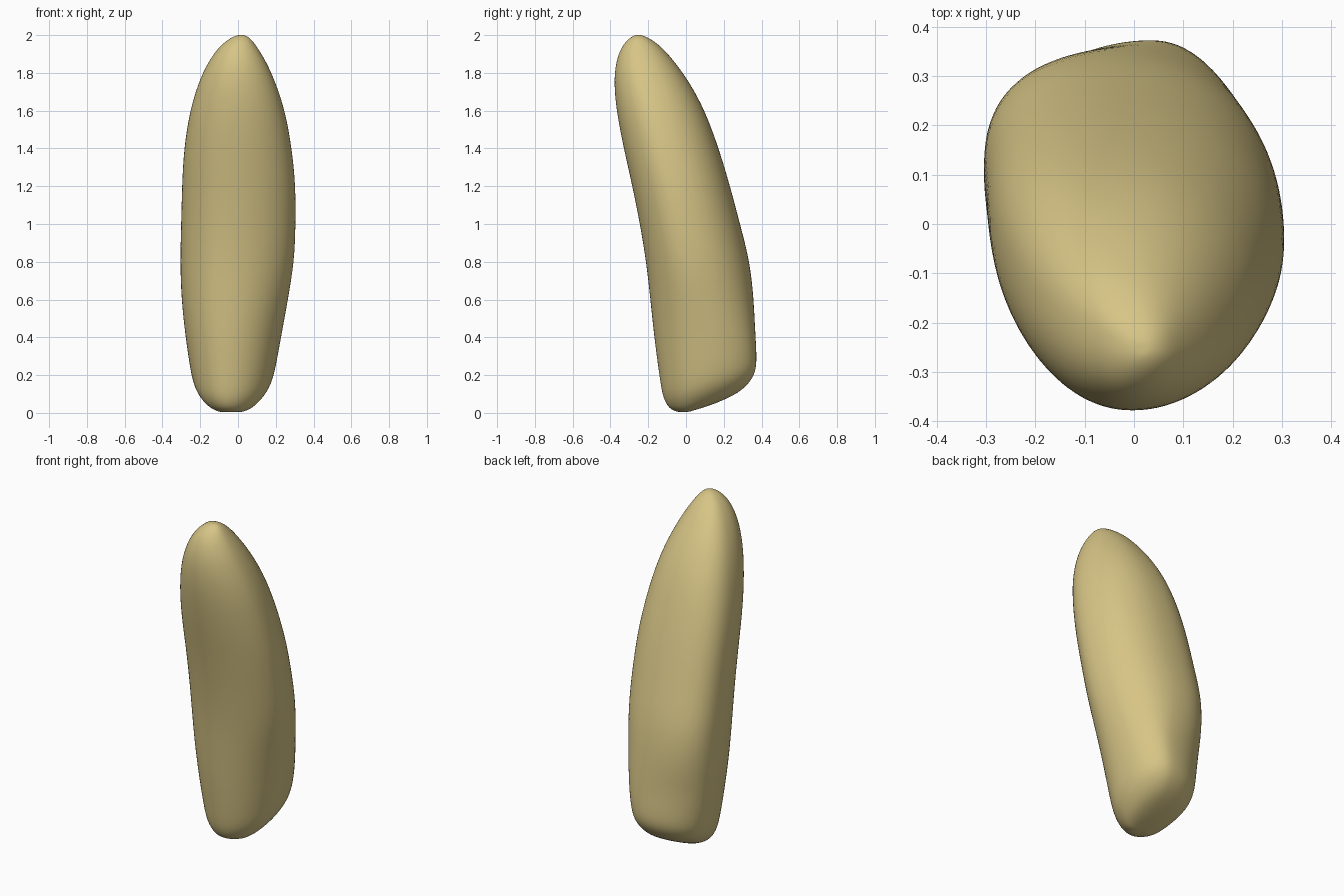
import bpy
import bmesh
import math
from mathutils import Vector

cube = bpy.data.objects.get("Cube")
if cube:
    bpy.data.objects.remove(cube, do_unlink=True)

SEGMENTS = 32

# Cross-sections from base to tip: height, left x, right x, front y, back y
SECTIONS = [
    (.0, -.10, .03, -.03, .12),
    (.015, -.155, .085, -.08, .26),
    (.05, -.2, .13, -.108, .33),
    (.1, -.233, .17, -.127, .368),
    (.18, -.253, .197, -.14, .377),
    (.4, -.281, .231, -.17, .367),
    (.6, -.301, .266, -.19, .36),
    (.8, -.308, .3, -.212, .34),
    (1, -.302, .307, -.245, .287),
    (1.2, -.298, .307, -.285, .235),
    (1.4, -.288, .287, -.331, .175),
    (1.6, -.256, .251, -.37, .102),
    (1.75, -.21, .2, -.383, .02),
    (1.86, -.158, .15, -.372, -.06),
    (1.94, -.1, .1, -.342, -.13),
    (1.985, -.042, .065, -.3, -.195),
    (2, -.002, .035, -.27, -.235),
]


def blend(z, low, high, start, end):
    """Ease from low to high as z goes from start to end."""
    t = min(max((z - start) / (end - start), 0), 1)
    return low + (high - low) * t * t * (3 - 2 * t)


def ring_points(z, left, right, front, back):
    """Rounded section of four quarter curves whose fullness changes with height."""
    mid_x, mid_y = (left + right) / 2, (front + back) / 2
    half_x, half_y = (right - left) / 2, (back - front) / 2
    back_x = mid_x + half_x * blend(z, .3, -.12, .3, .8)
    front_x = mid_x - half_x * blend(z, .08, 0, .6, 1.4)
    left_y = mid_y + half_y * .18
    right_y = mid_y + half_y * blend(z, .1, -.15, .3, .8)
    tilt = blend(z, .3, 0, .1, .6)
    points = []
    for i in range(SEGMENTS):
        angle = math.tau * (i + .5) / SEGMENTS
        c, s = math.cos(angle), math.sin(angle)
        if s > 0:
            fullness = 2.1 if c > 0 else blend(z, 2, 2.5, .3, .8)
        else:
            fullness = 2 if c > 0 else 2.1
        u, v = abs(c) ** (2 / fullness), abs(s) ** (2 / fullness)
        pole_x = back_x if s > 0 else front_x
        pole_y = right_y if c > 0 else left_y
        x = pole_x + ((right if c > 0 else left) - pole_x) * u
        y = pole_y + ((back if s > 0 else front) - pole_y) * v
        points.append(Vector((x, y, z + tilt * max(y, 0))))
    return points


# Loft the curved body through its sections
bm = bmesh.new()
rings = [[bm.verts.new(p) for p in ring_points(*section)] for section in SECTIONS]
for lower, upper in zip(rings, rings[1:]):
    for i in range(SEGMENTS):
        j = (i + 1) % SEGMENTS
        bm.faces.new((lower[i], lower[j], upper[j], upper[i]))

# Close the base and the tip with fans
for ring in (rings[0][::-1], rings[-1]):
    cap = bm.faces.new(ring)
    bmesh.ops.poke(bm, faces=[cap])
bmesh.ops.recalc_face_normals(bm, faces=bm.faces)

mesh = bpy.data.meshes.new("curved_body")
bm.to_mesh(mesh)
bm.free()
body = bpy.data.objects.new("curved_body", mesh)
bpy.context.collection.objects.link(body)
for polygon in mesh.polygons:
    polygon.use_smooth = True
smoothing = body.modifiers.new("smoothing", "SUBSURF")
smoothing.levels = smoothing.render_levels = 2

# Pale straw colour
material = bpy.data.materials.new("pale_straw")
material.use_nodes = True
colour = (.68, .56, .24, 1)
material.diffuse_color = colour
material.node_tree.nodes["Principled BSDF"].inputs["Base Color"].default_value = colour
mesh.materials.append(material)
